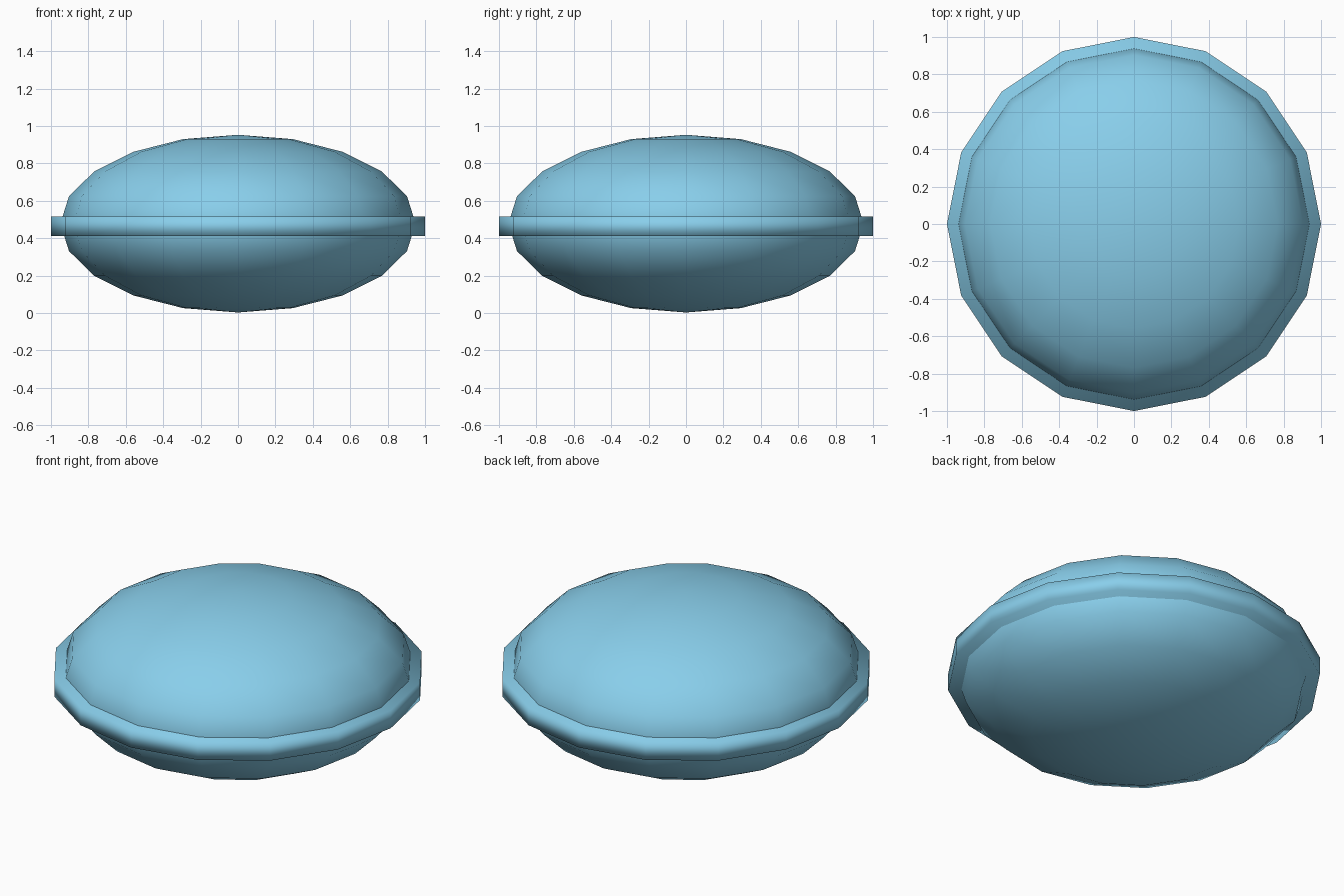
import bpy

if "Cube" in bpy.data.objects:
    bpy.data.objects.remove(bpy.data.objects["Cube"])

SIDES = 16

blue = bpy.data.materials.new("sky_blue")
blue.diffuse_color = (0.25, 0.62, 0.83, 1)
blue.use_nodes = True
blue.node_tree.nodes["Principled BSDF"].inputs["Base Color"].default_value = blue.diffuse_color


def finish(name):
    obj = bpy.context.object
    obj.name = name
    obj.data.materials.append(blue)
    bpy.ops.object.transform_apply(location=False, rotation=True, scale=True)
    bpy.ops.object.shade_smooth()
    return obj


# Flattened lens-shaped body
bpy.ops.mesh.primitive_uv_sphere_add(segments=SIDES, ring_count=10, radius=0.95,
                                     location=(0, 0, 0.478))
bpy.context.object.scale.z = 0.5
finish("body")

# Rim band around the middle
bpy.ops.mesh.primitive_cylinder_add(vertices=SIDES, radius=1.0, depth=0.106,
                                    location=(0, 0, 0.464))
finish("rim")
